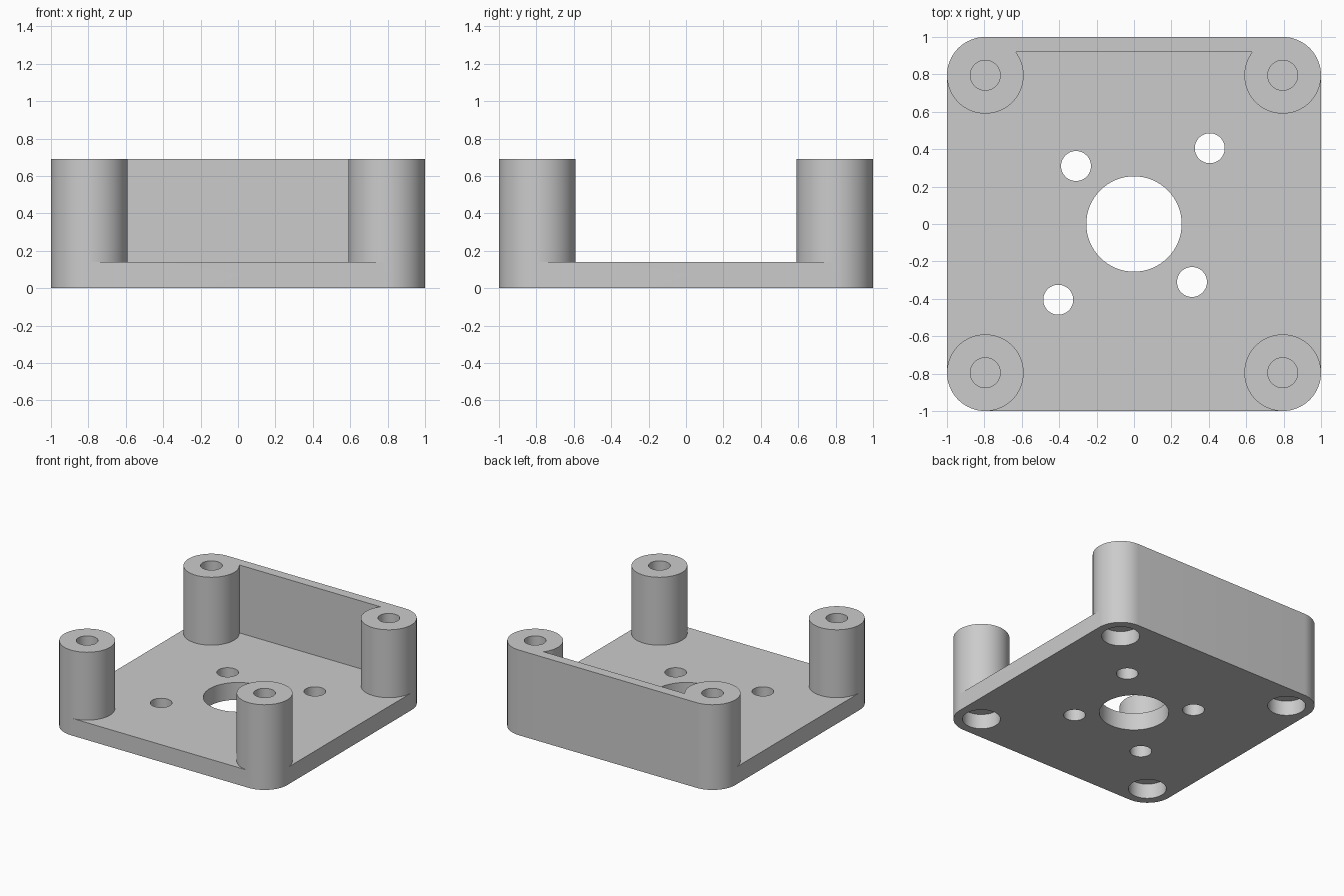
import bpy, bmesh, math

if "Cube" in bpy.data.objects:
    bpy.data.objects.remove(bpy.data.objects["Cube"], do_unlink=True)

HEIGHT, FLOOR = 0.69, 0.14        # overall height, base plate thickness
POST, POST_R = 0.795, 0.205       # post centre offset and radius
SEGMENTS = 64

grey = bpy.data.materials.new("light grey")
grey.use_nodes = True
grey.diffuse_color = (0.6, 0.6, 0.6, 1)
grey.node_tree.nodes["Principled BSDF"].inputs["Base Color"].default_value = (0.6, 0.6, 0.6, 1)


def arc(cx, cy, r, start=0.0, steps=SEGMENTS, sweep=math.tau, closed=True):
    count = steps if closed else steps + 1
    return [(cx + r * math.cos(start + sweep * i / steps),
             cy + r * math.sin(start + sweep * i / steps)) for i in range(count)]


def prism(name, outline, z0, z1):
    """Extrude a counter-clockwise outline from z0 to z1."""
    bm = bmesh.new()
    bottom = bm.faces.new([bm.verts.new((x, y, z0)) for x, y in outline])
    top = bmesh.ops.extrude_face_region(bm, geom=[bottom])["geom"]
    bmesh.ops.translate(bm, vec=(0, 0, z1 - z0),
                        verts=[g for g in top if isinstance(g, bmesh.types.BMVert)])
    bmesh.ops.recalc_face_normals(bm, faces=bm.faces)
    mesh = bpy.data.meshes.new(name)
    bm.to_mesh(mesh)
    bm.free()
    mesh.materials.append(grey)
    obj = bpy.data.objects.new(name, mesh)
    bpy.context.collection.objects.link(obj)
    return obj


def combine(target, tool, operation):
    """Apply one boolean and discard the tool."""
    bpy.context.view_layer.objects.active = target
    mod = target.modifiers.new("cut", 'BOOLEAN')
    mod.operation, mod.solver, mod.object = operation, 'EXACT', tool
    bpy.ops.object.modifier_apply(modifier=mod.name)
    bpy.data.objects.remove(tool, do_unlink=True)


corners = [(POST, POST), (-POST, POST), (-POST, -POST), (POST, -POST)]

# Base plate with rounded corners
outline = []
for i, (x, y) in enumerate(corners):
    outline += arc(x, y, POST_R, i * math.pi / 2, SEGMENTS // 4, math.pi / 2, False)
bracket = prism("mounting_bracket", outline, 0, FLOOR)

# Back wall, then the corner posts
wall = prism("back_wall", [(-POST, 0.92), (POST, 0.92), (POST, 1), (-POST, 1)], 0, HEIGHT)
combine(bracket, wall, 'UNION')
for x, y in corners:
    combine(bracket, prism("post", arc(x, y, POST_R), 0, HEIGHT), 'UNION')

# Post bores from above and counterbores from below, with a thin web between
for x, y in corners:
    combine(bracket, prism("bore", arc(x, y, 0.08), 0.135, HEIGHT + 0.1), 'DIFFERENCE')
    combine(bracket, prism("counterbore", arc(x, y, 0.139), -0.1, 0.12), 'DIFFERENCE')

# Central opening and four screw holes
holes = [(0, 0, 0.255)]
for s in (1, -1):
    holes += [(s * 0.405, s * 0.405, 0.08), (-s * 0.31, s * 0.31, 0.08)]
for x, y, r in holes:
    combine(bracket, prism("hole", arc(x, y, r), -0.1, FLOOR + 0.1), 'DIFFERENCE')

# Smooth the round walls and keep the rims sharp
bpy.ops.object.select_all(action='DESELECT')
bracket.select_set(True)
bpy.context.view_layer.objects.active = bracket
bpy.ops.object.shade_smooth_by_angle(angle=math.radians(30))
